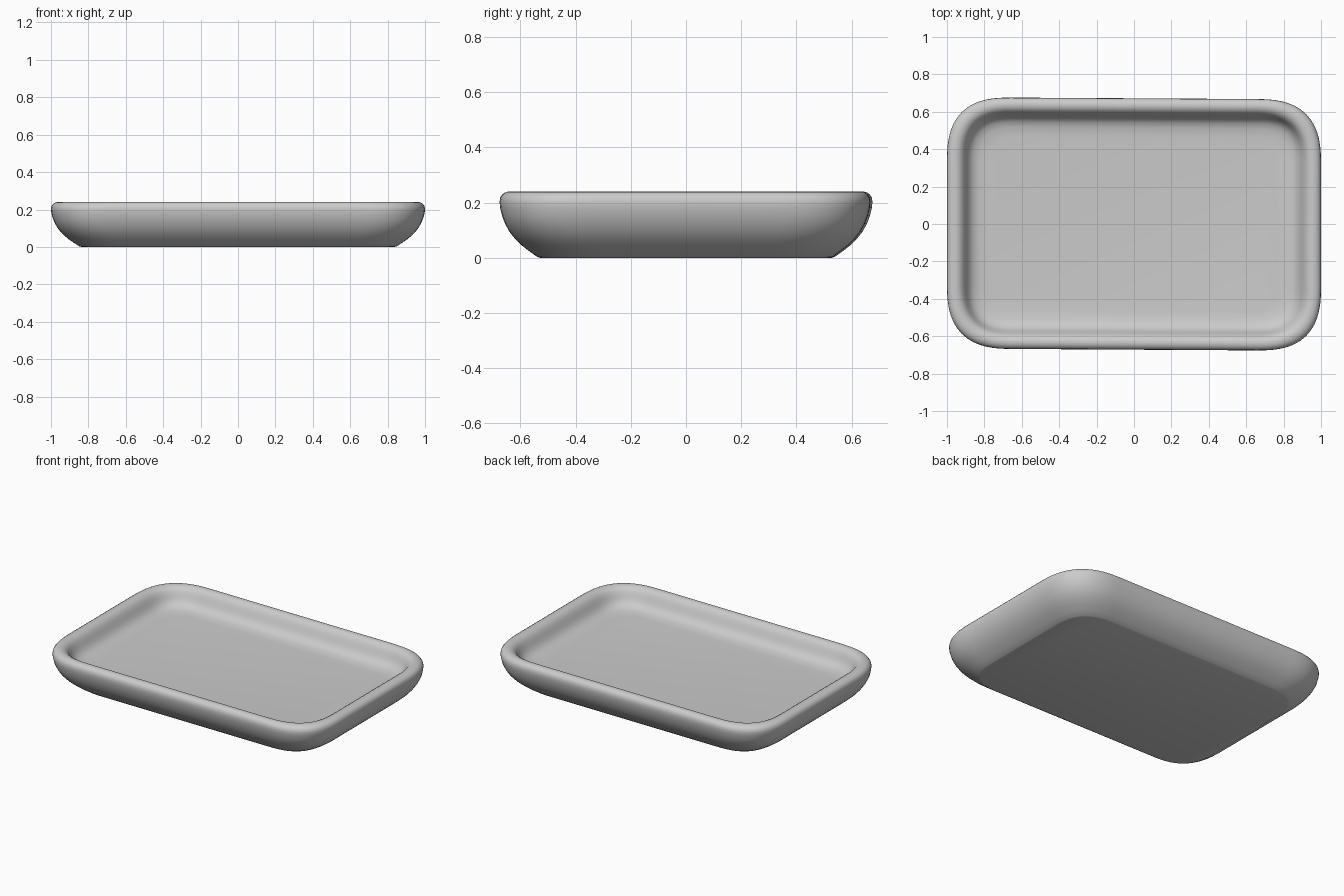
import bpy, bmesh, math

cube = bpy.data.objects.get("Cube")
if cube:
    bpy.data.objects.remove(cube, do_unlink=True)

HALF_X, HALF_Y = 1.0, 0.672
Y_INSET = 0.9           # the long sides are a little steeper than the ends
CORNER_STEPS = 16
CORNER_POWER = 2.7      # above 2 gives soft, squarish corners
SKEW = -0.006           # slight hand-made skew of the long sides

grey = bpy.data.materials.new("plain grey")
grey.use_nodes = True
colour = (0.6, 0.6, 0.6, 1)
grey.diffuse_color = colour
grey.node_tree.nodes["Principled BSDF"].inputs["Base Color"].default_value = colour

# Wall section from base to inner floor: inset from the outline, height, corner radius
section = [
    (0.163, 0.0, 0.24), (0.152, 0.003, 0.25), (0.122, 0.022, 0.27),
    (0.092, 0.043, 0.29), (0.064, 0.067, 0.305), (0.041, 0.093, 0.32),
    (0.023, 0.122, 0.33), (0.01, 0.152, 0.34), (0.002, 0.182, 0.35),
    (0.0, 0.203, 0.35), (0.003, 0.219, 0.35), (0.011, 0.230, 0.345),
    (0.024, 0.238, 0.335), (0.042, 0.241, 0.32), (0.060, 0.238, 0.30),
    (0.076, 0.229, 0.285), (0.089, 0.214, 0.27), (0.100, 0.195, 0.255),
    (0.111, 0.174, 0.24), (0.125, 0.154, 0.225), (0.145, 0.139, 0.21),
    (0.175, 0.129, 0.19), (0.23, 0.124, 0.15),
]


def rounded_ring(bm, inset, z, radius):
    """Add one loop of vertices with superelliptic corners."""
    cx, cy = HALF_X - inset - radius, HALF_Y - inset * Y_INSET - radius
    ring = []
    for corner, (sx, sy) in enumerate([(1, 1), (-1, 1), (-1, -1), (1, -1)]):
        for i in range(CORNER_STEPS + 1):
            t = i / CORNER_STEPS
            if corner % 2:
                t = 1 - t
            a = math.pi / 2 * t
            c, s = math.cos(a), math.sin(a)
            r = radius / (abs(c) ** CORNER_POWER + abs(s) ** CORNER_POWER) ** (1 / CORNER_POWER)
            x, y = sx * (cx + r * c), sy * (cy + r * s)
            ring.append(bm.verts.new((x, y + SKEW * x, z)))
    return ring


# Tray: loft the section loops, then close the base and the floor
bm = bmesh.new()
rings = [rounded_ring(bm, *row) for row in section]
for lower, upper in zip(rings, rings[1:]):
    for i in range(len(lower)):
        j = (i + 1) % len(lower)
        bm.faces.new((lower[i], lower[j], upper[j], upper[i]))
bm.faces.new(rings[0][::-1])
bm.faces.new(rings[-1])

mesh = bpy.data.meshes.new("tray")
bm.to_mesh(mesh)
bm.free()
mesh.materials.append(grey)
tray = bpy.data.objects.new("tray", mesh)
bpy.context.collection.objects.link(tray)

# Smooth shading throughout
bpy.context.view_layer.objects.active = tray
tray.select_set(True)
bpy.ops.object.shade_smooth_by_angle(angle=math.radians(40))
